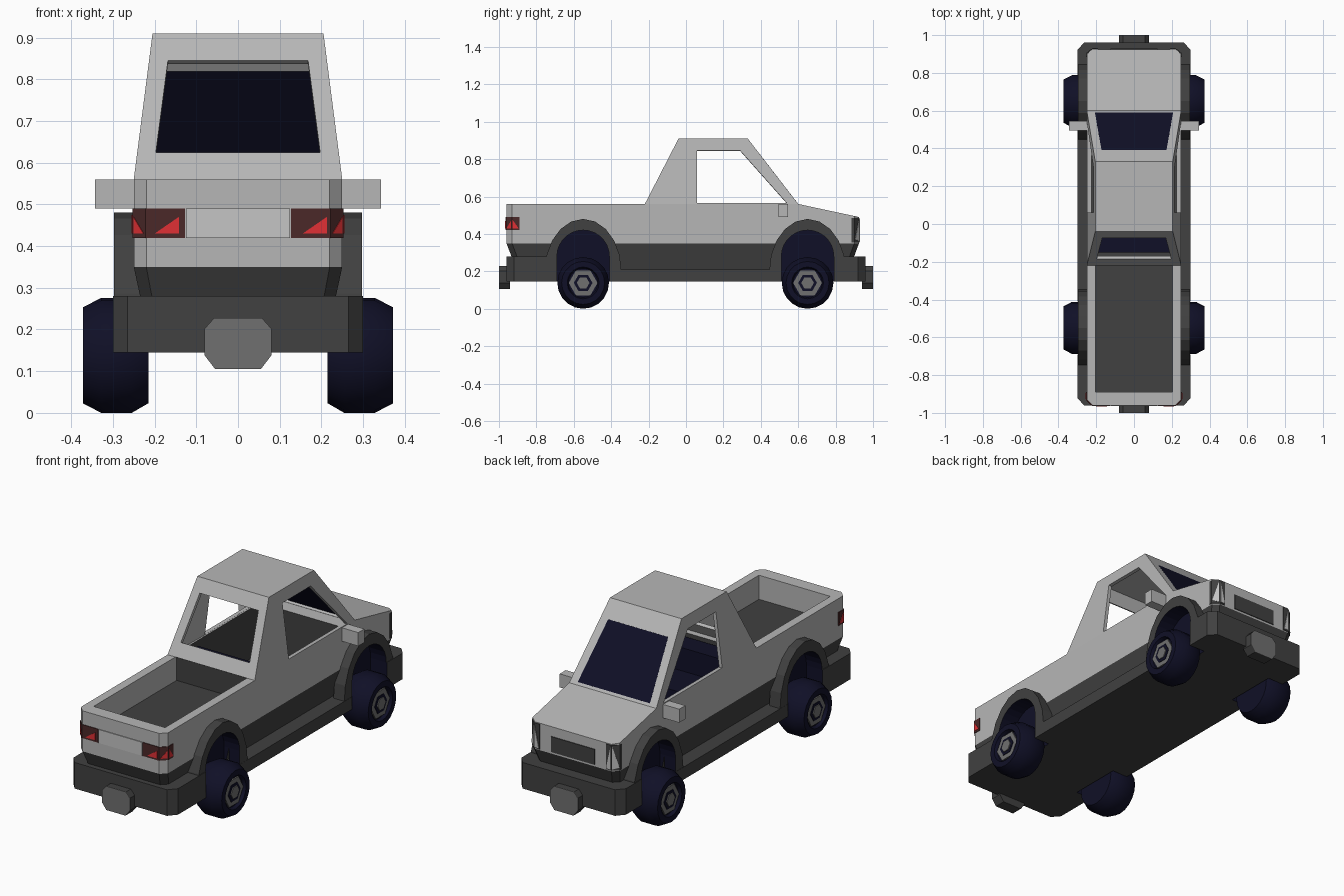
import bpy, bmesh, math
from mathutils import Vector

if "Cube" in bpy.data.objects:
    bpy.data.objects.remove(bpy.data.objects["Cube"])


def material(name, rgb):
    m = bpy.data.materials.new(name)
    m.diffuse_color = (*rgb, 1)
    m.use_nodes = True
    m.node_tree.nodes["Principled BSDF"].inputs["Base Color"].default_value = m.diffuse_color
    return m


PAINT = material("silver paint", (0.47, 0.47, 0.47))
DARK = material("dark plastic", (0.052, 0.052, 0.052))
NAVY = material("navy rubber", (0.005, 0.005, 0.02))
GREY = material("mid grey", (0.16, 0.16, 0.16))
LENS = material("dark red lens", (0.07, 0.022, 0.022))
RED = material("red light", (0.75, 0.03, 0.035))
PALE = material("pale panel", (0.56, 0.56, 0.56))


def make(name, verts, faces, mats, idx=None):
    me = bpy.data.meshes.new(name)
    me.from_pydata([tuple(v) for v in verts], [], faces)
    for m in mats:
        me.materials.append(m)
    if idx:
        for p, i in zip(me.polygons, idx):
            p.material_index = i
    bm = bmesh.new()
    bm.from_mesh(me)
    bmesh.ops.recalc_face_normals(bm, faces=bm.faces)
    bm.to_mesh(me)
    bm.free()
    ob = bpy.data.objects.new(name, me)
    bpy.context.collection.objects.link(ob)
    return ob


def prism(name, axis, pts, a, b, mat):
    """Extrude a 2D outline along an axis from a to b."""
    place = {"x": lambda u, v, w: (w, u, v), "y": lambda u, v, w: (u, w, v),
             "z": lambda u, v, w: (u, v, w)}[axis]
    n = len(pts)
    verts = [place(u, v, w) for w in (a, b) for u, v in pts]
    faces = [list(range(n)), list(range(n, 2 * n))]
    faces += [[i, (i + 1) % n, n + (i + 1) % n, n + i] for i in range(n)]
    return make(name, verts, faces, [mat])


def box(name, x0, x1, y0, y1, z0, z1, mat):
    return prism(name, "z", [(x0, y0), (x1, y0), (x1, y1), (x0, y1)], z0, z1, mat)


def apply(ob, kind, **settings):
    bpy.ops.object.select_all(action="DESELECT")
    bpy.context.view_layer.objects.active = ob
    ob.select_set(True)
    mod = ob.modifiers.new("m", kind)
    for k, v in settings.items():
        setattr(mod, k, v)
    bpy.ops.object.modifier_apply(modifier=mod.name)


def cut(ob, cutter):
    apply(ob, "BOOLEAN", operation="DIFFERENCE", solver="EXACT", object=cutter,
          material_mode="TRANSFER")


def smooth(ob, angle):
    bpy.ops.object.select_all(action="DESELECT")
    bpy.context.view_layer.objects.active = ob
    ob.select_set(True)
    bpy.ops.object.shade_smooth_by_angle(angle=math.radians(angle))


def mirror_outline(half):
    return half + [(-x, y) for x, y in reversed(half)]


WHEELS = (-0.55, 0.65)

# Body shell: lofted outline, dark tapered skirt below, sloping bonnet in front
half = [(0.22, -0.96), (0.25, -0.93), (0.25, 0.60), (0.25, 0.90), (0.22, 0.925)]
ring = mirror_outline(half)
verts = [(x * 0.87, y * 0.94, 0.20) for x, y in ring] + [(x, y, 0.35) for x, y in ring]
verts += [(x, y, 0.56 - max(0, y - 0.60) * 0.215) for x, y in ring]
faces, idx = [list(range(10))], [1]
for level in (0, 10):
    for i in range(10):
        j = (i + 1) % 10
        faces.append([level + i, level + j, level + 10 + j, level + 10 + i])
        idx.append(1 if level == 0 else 0)
faces += [[20, 21, 22, 27, 28, 29], [22, 23, 24, 25, 26, 27]]
idx += [0, 0]
body = make("body", verts, faces, [PAINT, DARK], idx)

# Cargo bed and cabin cavities
for cutter in (box("bed_cutter", -0.205, 0.205, -0.89, -0.205, 0.43, 0.7, PAINT),
               box("cabin_cutter", -0.225, 0.225, -0.17, 0.50, 0.30, 0.7, DARK)):
    cut(body, cutter)
    bpy.data.objects.remove(cutter)
box("bed_floor", -0.204, 0.204, -0.889, -0.206, 0.43, 0.436, DARK)
box("bed_bulkhead", -0.204, 0.204, -0.212, -0.205, 0.43, 0.559, DARK)
box("seat_bench", -0.20, 0.20, -0.10, 0.16, 0.30, 0.43, NAVY)
box("seat_back", -0.20, 0.20, -0.15, -0.04, 0.43, 0.55, NAVY)

# Chassis with front and rear bumpers
bumper = [(0.30, 0.70), (0.30, 0.92), (0.265, 0.96)]
front_bumper = prism("front_bumper", "z", mirror_outline(bumper), 0.145, 0.28, DARK)
rear_bumper = prism("rear_bumper", "z",
                    [(x, -y + (0.1 if y < 0.8 else 0)) for x, y in mirror_outline(bumper)],
                    0.145, 0.28, DARK)
sill = box("sill", -0.298, 0.298, -0.60, 0.70, 0.145, 0.21, DARK)
cut_parts = [body, front_bumper, rear_bumper, sill]

# Flared arches and the wells cut through them
for s in (-1, 1):
    for y in WHEELS:
        arc = [(y + 0.205 * math.cos(math.pi * i / 10), 0.20 + 0.28 * math.sin(math.pi * i / 10))
               for i in range(11)]
        cut_parts.append(prism("wheel_arch", "x", arc, s * 0.235, s * 0.297, DARK))
for s in (-1, 1):
    for y in WHEELS:
        arc = [(y + 0.14 * math.cos(math.pi * i / 14), 0.28 + 0.14 * math.sin(math.pi * i / 14))
               for i in range(15)]
        well = prism("well_cutter", "x", [(y + 0.14, 0.05)] + arc + [(y - 0.14, 0.05)],
                     s * 0.208, s * 0.42, NAVY)
        for ob in cut_parts:
            if ob.name.startswith("wheel_arch"):
                c = sum((v.co for v in ob.data.vertices), Vector()) / len(ob.data.vertices)
                if c.x * s < 0 or abs(c.y - y) > 0.2:
                    continue
            cut(ob, well)
        bpy.data.objects.remove(well)

# Cab: tapered shell with open rear and side windows


def cab_x(z):
    return 0.25 - (z - 0.56) / 0.35 * 0.045


def rear_y(z):
    return -0.22 + (z - 0.56) / 0.35 * 0.18


def front_y(z):
    return 0.60 - (z - 0.56) / 0.35 * 0.27


base = [(-0.25, -0.22, 0.56), (0.25, -0.22, 0.56), (0.25, 0.60, 0.56), (-0.25, 0.60, 0.56)]
roof = [(-0.205, -0.04, 0.91), (0.205, -0.04, 0.91), (0.205, 0.33, 0.91), (-0.205, 0.33, 0.91)]
verts, faces = base + roof, [[4, 5, 6, 7]]


def window_wall(corners, hole):
    n = len(verts)
    verts.extend(hole)
    for i in range(4):
        j = (i + 1) % 4
        faces.append([corners[i], corners[j], n + j, n + i])


def cross_window(yf, z0, x0, z1, x1):
    return [(-x0, yf(z0), z0), (x0, yf(z0), z0), (x1, yf(z1), z1), (-x1, yf(z1), z1)]


window_wall([0, 1, 5, 4], cross_window(rear_y, 0.625, 0.197, 0.845, 0.168))
screen = cross_window(front_y, 0.572, 0.207, 0.83, 0.172)
window_wall([3, 2, 6, 7], screen)
for s, corners in ((-1, [0, 3, 7, 4]), (1, [1, 2, 6, 5])):
    window_wall(corners, [(s * cab_x(z), y, z) for y, z in
                          ((0.06, 0.564), (0.54, 0.564), (0.29, 0.845), (0.06, 0.845))])
cab = make("cab", verts, faces, [PAINT])
apply(cab, "SOLIDIFY", thickness=0.018, offset=-1)
glass = make("windscreen", [Vector(v) - Vector((0, 0.002, 0.002)) for v in screen],
             [[0, 1, 2, 3]], [NAVY])
apply(glass, "SOLIDIFY", thickness=0.006, offset=0)

# Door mirrors
for s in (-1, 1):
    box("door_mirror", s * 0.24, s * 0.343, 0.495, 0.545, 0.49, 0.56, PAINT)


# Lamps: thin strips wrapped round the body corners
def strip(name, path, z0, z1, mat):
    n = len(path)
    v = [(x, y, z) for z in (z0, z1) for x, y in path]
    ob = make(name, v, [[i, i + 1, n + i + 1, n + i] for i in range(n - 1)], [mat])
    apply(ob, "SOLIDIFY", thickness=0.005, offset=0)


def plate(name, pts, mat):
    ob = make(name, pts, [list(range(len(pts)))], [mat])
    apply(ob, "SOLIDIFY", thickness=0.003, offset=0)


for s in (-1, 1):
    strip("tail_lamp", [(s * x, y) for x, y in
                        ((0.127, -0.961), (0.2205, -0.961), (0.251, -0.9305), (0.251, -0.89))],
          0.42, 0.49, LENS)
    x0 = 0.155 if s > 0 else -0.20
    plate("tail_light", [(x0, -0.965, 0.43), (x0 + 0.058, -0.965, 0.43),
                         (x0 + 0.058, -0.965, 0.47)], RED)
    plate("corner_light", [(s * 0.226, -0.959, 0.43), (s * 0.25, -0.935, 0.43),
                           (s * 0.25, -0.935, 0.47)], RED)
    plate("side_light", [(s * 0.2545, -0.927, 0.43), (s * 0.2545, -0.895, 0.43),
                         (s * 0.2545, -0.927, 0.475)], RED)
    strip("head_lamp", [(s * x, y) for x, y in
                        ((0.19, 0.926), (0.2205, 0.926), (0.251, 0.9005), (0.251, 0.885))],
          0.355, 0.486, DARK)
    plate("head_light", [(s * 0.193, 0.930, 0.362), (s * 0.219, 0.930, 0.362),
                         (s * 0.219, 0.930, 0.48)], PALE)
    plate("corner_head_light", [(s * 0.225, 0.926, 0.362), (s * 0.252, 0.904, 0.37),
                                (s * 0.225, 0.926, 0.48)], PALE)
box("tailgate_panel", -0.125, 0.125, -0.964, -0.958, 0.42, 0.49, PALE)
box("grille", -0.125, 0.125, 0.92, 0.929, 0.36, 0.44, DARK)

# Bumper pads with paler front plates
pad = [(0.055, 0.105), (0.08, 0.138), (0.08, 0.202), (0.057, 0.228)]
for s in (-1, 1):
    prism("bumper_pad", "y", mirror_outline(pad), s * 0.94, s * 0.997, DARK)
    prism("bumper_pad_plate", "y", mirror_outline(pad), s * 0.997, s * 1.0, GREY)

# Wheels: turned tyre, hexagonal hub ring and centre cap
SECTION = [(0.215, 0.0), (0.215, 0.115), (0.255, 0.138), (0.328, 0.138),
           (0.372, 0.115), (0.372, 0.085), (0.355, 0.078), (0.355, 0.0)]
N = 20


def disc(y, r, n):
    return [(y + r * math.cos(2 * math.pi * i / n), 0.138 + r * math.sin(2 * math.pi * i / n))
            for i in range(n)]


for s in (-1, 1):
    for y in WHEELS:
        verts = [(s * x, u, v) for x, r in SECTION[1:-1] for u, v in disc(y, r, N)]
        rows = len(SECTION) - 2
        faces = [list(range(N)), list(range((rows - 1) * N, rows * N))]
        for k in range(rows - 1):
            faces += [[k * N + i, k * N + (i + 1) % N, (k + 1) * N + (i + 1) % N, (k + 1) * N + i]
                      for i in range(N)]
        smooth(make("tyre", verts, faces, [NAVY]), 35)
        prism("hub", "x", disc(y, 0.077, 6), s * 0.35, s * 0.362, GREY)
        prism("hub_recess", "x", disc(y, 0.05, 6), s * 0.36, s * 0.365, NAVY)
        prism("hub_cap", "x", disc(y, 0.034, 6), s * 0.36, s * 0.37, GREY)
